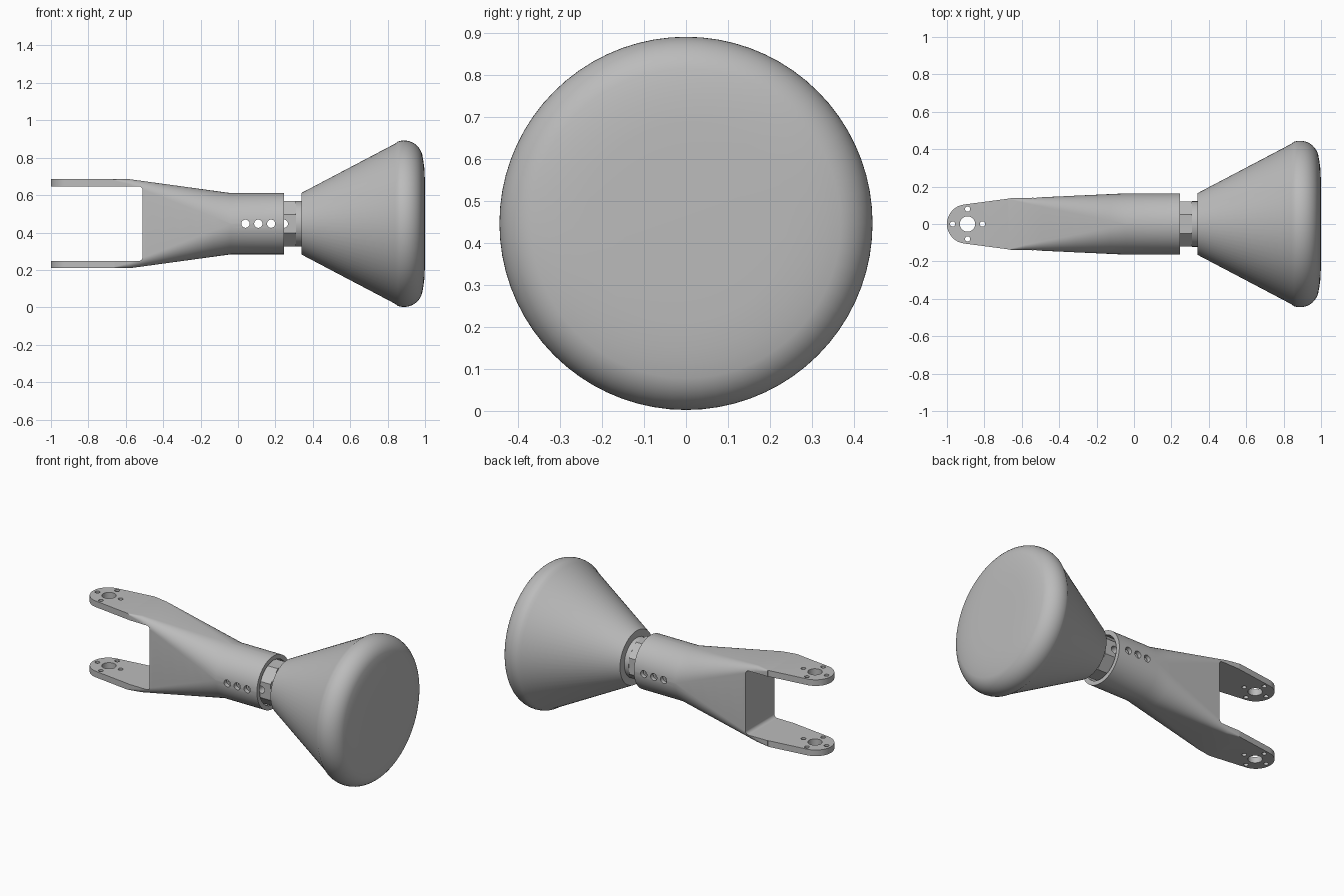
import bpy, bmesh, math
from mathutils import Vector

if "Cube" in bpy.data.objects:
    bpy.data.objects.remove(bpy.data.objects["Cube"], do_unlink=True)

AXIS_Z = 0.447

grey = bpy.data.materials.new("plain grey")
grey.use_nodes = True
grey.diffuse_color = (0.5, 0.5, 0.5, 1)
grey.node_tree.nodes["Principled BSDF"].inputs["Base Color"].default_value = (0.5, 0.5, 0.5, 1)


def loft(name, rings):
    """Skin a list of equal-length point rings into a closed solid."""
    bm = bmesh.new()
    loops = [[bm.verts.new(Vector(p) + Vector((0, 0, AXIS_Z))) for p in r] for r in rings]
    n = len(loops[0])
    for a, b in zip(loops, loops[1:]):
        for i in range(n):
            j = (i + 1) % n
            bm.faces.new((a[i], a[j], b[j], b[i]))
    bm.faces.new(loops[0])
    bm.faces.new(loops[-1])
    bmesh.ops.recalc_face_normals(bm, faces=bm.faces)
    mesh = bpy.data.meshes.new(name)
    bm.to_mesh(mesh)
    bm.free()
    mesh.materials.append(grey)
    obj = bpy.data.objects.new(name, mesh)
    bpy.context.collection.objects.link(obj)
    return obj


def rounded_rect(hw, hh, r, steps=12):
    pts = []
    for k, (sx, sy) in enumerate(((1, 1), (-1, 1), (-1, -1), (1, -1))):
        for s in range(steps):
            a = math.pi / 2 * (k + s / (steps - 1))
            pts.append((sx * (hw - r) + r * math.cos(a), sy * (hh - r) + r * math.sin(a)))
    return pts


def circle(r, n=64, turn=0.0):
    return [(r * math.cos(2 * math.pi * i / n + turn),
             r * math.sin(2 * math.pi * i / n + turn)) for i in range(n)]


def along_x(name, outline, x0, x1):
    return loft(name, [[(x, u, v) for u, v in outline] for x in (x0, x1)])


def along_y(name, outline, half):
    return loft(name, [[(u, y, v) for u, v in outline] for y in (-half, half)])


def along_z(name, outline, half):
    return loft(name, [[(u, v, z) for u, v in outline] for z in (-half, half)])


def shift(outline, dx, dy=0):
    return [(u + dx, v + dy) for u, v in outline]


def carve(obj, cutter, operation="DIFFERENCE"):
    bpy.context.view_layer.objects.active = obj
    mod = obj.modifiers.new("carve", "BOOLEAN")
    mod.operation, mod.solver, mod.object = operation, "EXACT", cutter
    bpy.ops.object.modifier_apply(modifier=mod.name)
    bpy.data.objects.remove(cutter, do_unlink=True)


def smooth(obj, degrees=30):
    bpy.ops.object.select_all(action="DESELECT")
    obj.select_set(True)
    bpy.context.view_layer.objects.active = obj
    bpy.ops.object.shade_smooth_by_angle(angle=math.radians(degrees))


# Fork: rectangular yoke blending into a round sleeve
stations = [(-1.0, 0.139, 0.238, 0.002), (-0.67, 0.139, 0.238, 0.004),
            (-0.58, 0.139, 0.238, 0.028)]
for i in range(1, 7):
    t = i / 6
    stations.append((-0.58 + 0.54 * t, 0.139 + 0.025 * t,
                     0.238 - 0.074 * t, 0.028 + 0.1355 * t))
stations.append((0.245, 0.164, 0.164, 0.1635))
fork = loft("fork", [[(x, u, v) for u, v in rounded_rect(w, h, r)]
                     for x, w, h, r in stations])

# Plan outline with rounded arm ends
half = [(-0.895 + 0.105 * math.cos(a), 0.105 * math.sin(a))
        for a in (math.pi - math.radians(82) * i / 16 for i in range(17))]
half += [(-0.66, 0.137), (-0.64, 0.3), (0.5, 0.3)]
plan = half + [(u, -v) for u, v in reversed(half[1:])]
carve(fork, along_z("plan_cutter", plan, 0.5), "INTERSECT")

# Slot between the arms
carve(fork, along_y("slot_cutter", shift(rounded_rect(0.4, 0.2, 0.022), -0.91), 0.5))

# Bore of the sleeve
carve(fork, along_x("bore_cutter", circle(0.137), 0.0, 0.5))

# Pivot hole with four bolt holes through both arms
carve(fork, along_z("pivot_cutter", shift(circle(0.041, 32), -0.89), 0.5))
for dx, dy in ((0.08, 0), (-0.08, 0), (0, 0.08), (0, -0.08)):
    carve(fork, along_z("bolt_cutter", shift(circle(0.014, 20), -0.89 + dx, dy), 0.5))

# Octagonal adjusting rod and its collar
flat = 0.121
rod = along_x("adjusting_rod", circle(flat / math.cos(math.pi / 8), 8, math.pi / 8), 0.0, 0.31)
collar = along_x("rod_collar", circle(0.122), 0.31, 0.345)

# Adjustment holes across sleeve and rod
for i in range(4):
    x = 0.04 + 0.0685 * i
    hole = shift(circle(0.022, 24), x)
    carve(rod, along_y("hole_cutter", hole, 0.5))
    if i < 3:
        carve(fork, along_y("hole_cutter", hole, 0.5))

# Flared foot turned around the long axis
profile = [(0.34, 0.165), (0.84, 0.428)]
for i in range(1, 13):
    a = math.radians(118 - 104 * i / 12)
    profile.append((0.888 + 0.1 * math.cos(a), 0.345 + 0.1 * math.sin(a)))
profile += [(0.991, 0.335), (0.996, 0.30), (0.999, 0.24), (1.0, 0.15)]
foot = loft("flared_foot", [[(x, u, v) for u, v in circle(r, 72)] for x, r in profile])

for part in (fork, rod, collar, foot):
    smooth(part)
